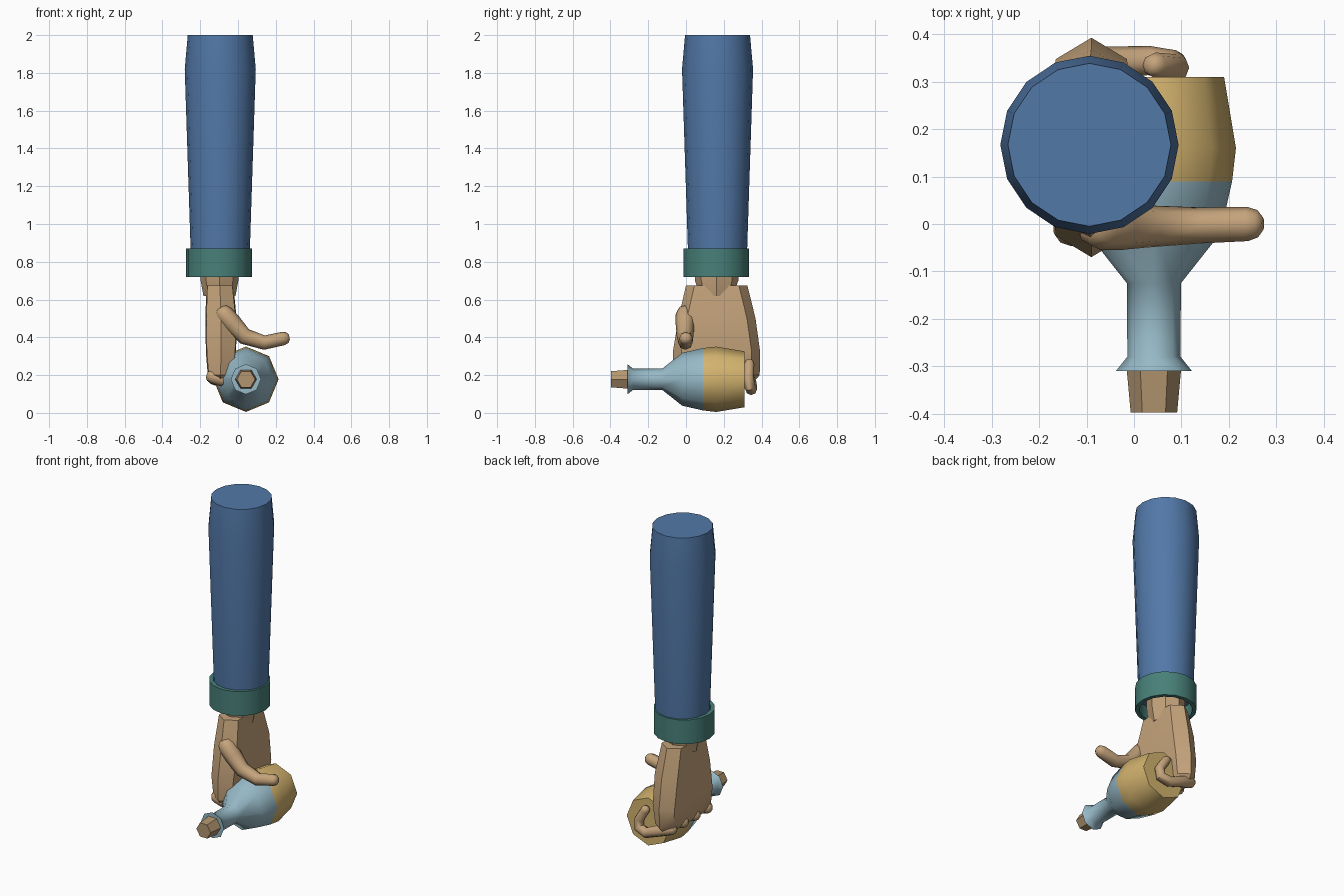
import bpy, bmesh, math
from mathutils import Vector

cube = bpy.data.objects.get("Cube")
if cube:
    bpy.data.objects.remove(cube, do_unlink=True)


def material(name, rgb):
    m = bpy.data.materials.new(name)
    m.use_nodes = True
    m.diffuse_color = (*rgb, 1)
    m.node_tree.nodes["Principled BSDF"].inputs["Base Color"].default_value = (*rgb, 1)
    return m


BLUE = material("sleeve blue", (0.084, 0.188, 0.39))
GREEN = material("cuff green", (0.065, 0.215, 0.19))
SKIN = material("skin tan", (0.56, 0.37, 0.20))
GLASS = material("pale blue glass", (0.305, 0.485, 0.565))
YELLOW = material("yellow liquid", (0.65, 0.45, 0.157))
CORK = material("cork brown", (0.45, 0.30, 0.16))


def loft(name, rings, mats, angle=50, caps=True):
    """Join rings of points into a skin, closed at both ends."""
    bm = bmesh.new()
    loops = [[bm.verts.new(p) for p in ring] for ring in rings]
    n = len(loops[0])
    for a, b in zip(loops, loops[1:]):
        for i in range(n):
            j = (i + 1) % n
            bm.faces.new((a[i], a[j], b[j], b[i]))
    if caps:
        bm.faces.new(loops[0])
        bm.faces.new(loops[-1])
    else:
        bmesh.ops.remove_doubles(bm, verts=bm.verts, dist=1e-5)
    bmesh.ops.recalc_face_normals(bm, faces=bm.faces)
    mesh = bpy.data.meshes.new(name)
    bm.to_mesh(mesh)
    bm.free()
    for m in mats:
        mesh.materials.append(m)
    ob = bpy.data.objects.new(name, mesh)
    bpy.context.collection.objects.link(ob)
    bpy.ops.object.select_all(action='DESELECT')
    ob.select_set(True)
    bpy.context.view_layer.objects.active = ob
    bpy.ops.object.shade_smooth_by_angle(angle=math.radians(angle))
    return ob


def circle(center, r, n, u, v, r2=None):
    c, u, v = Vector(center), Vector(u), Vector(v)
    r2 = r if r2 is None else r2
    return [c + u * r * math.cos(math.tau * i / n) + v * r2 * math.sin(math.tau * i / n)
            for i in range(n)]


X, Y, Z = Vector((1, 0, 0)), Vector((0, 1, 0)), Vector((0, 0, 1))


def upright(name, x, y, profile, n, mat, caps=True):
    return loft(name, [circle((x, y, z), r, n, X, Y) for z, r in profile], [mat], 30, caps)


def along_y(name, profile, n, mats):
    return loft(name, [circle((0.042, y, 0.178), r, n, X, Z) for y, r in profile], mats)


def finger(name, path, radii, n=8):
    """Round-ended tube whose path lies close to the xz plane."""
    pts = [Vector(p) for p in path]
    rings = []
    for i, (p, r) in enumerate(zip(pts, radii)):
        t = (pts[min(i + 1, len(pts) - 1)] - pts[max(i - 1, 0)]).normalized()
        side = t.cross(Y).normalized()
        up = side.cross(t)
        ends = [(0, 1)]
        if i == 0:
            ends = [(-0.9, 0.4), (-0.6, 0.8), (0, 1)]
        elif i == len(pts) - 1:
            ends = [(0, 1), (0.6, 0.8), (0.9, 0.4)]
        for shift, scale in ends:
            rings.append(circle(p + t * r * shift, r * scale, n, side, up))
    return loft(name, rings, [SKIN], 60)


# Sleeve and hollow cuff
upright("sleeve", -0.094, 0.167, [(0.8, 0.155), (0.87, 0.157), (1.82, 0.188), (2.0, 0.172)], 16, BLUE)
upright("cuff", -0.1, 0.16,
        [(0.72, 0.174), (0.87, 0.174), (0.87, 0.15), (0.72, 0.15), (0.72, 0.174)], 16, GREEN, False)

# Wrist
loft("wrist", [circle((-0.098, 0.162, z), rx, 8, X, Y, ry)
               for z, rx, ry in ((0.62, 0.085, 0.085), (0.7, 0.1, 0.115), (0.84, 0.105, 0.12))], [SKIN], 30)


# Palm: a flattened eight-sided section at each height
def palm_ring(z, x0, x1, y0, y1):
    m, bevel = (x0 + x1) / 2, 0.045
    return [(x0, y0 + bevel, z), (m, y0, z), (x1, y0 + bevel, z), (x1 + 0.005, (y0 + y1) / 2, z),
            (x1, y1 - bevel, z), (m, y1, z), (x0, y1 - bevel, z), (x0 - 0.005, (y0 + y1) / 2, z)]


loft("palm", [palm_ring(*r) for r in (
    (0.165, -0.13, -0.06, -0.03, 0.36),
    (0.2, -0.155, -0.03, -0.065, 0.39),
    (0.32, -0.165, -0.015, -0.07, 0.393),
    (0.5, -0.168, -0.012, -0.04, 0.368),
    (0.675, -0.162, -0.03, 0.0, 0.325))], [SKIN], 40)

# Thumb lying above the bottle
finger("thumb", [(-0.07, -0.005, 0.52), (-0.03, -0.005, 0.475), (0.035, -0.005, 0.405),
                 (0.14, -0.003, 0.372), (0.24, 0.0, 0.394)],
       [0.05, 0.05, 0.044, 0.038, 0.036])

# Knuckles with fingers gripping into the bottle
for label, y in (("index", -0.01), ("middle", 0.11), ("ring", 0.225)):
    finger(label + "_finger", [(-0.135, y, 0.192), (-0.09, y, 0.178), (0.0, y, 0.17)],
           [0.036, 0.036, 0.03])

# Little finger curling round the base of the bottle
finger("little_finger", [(-0.13, 0.33, 0.185), (-0.06, 0.34, 0.16), (0.03, 0.345, 0.125),
                         (0.085, 0.337, 0.14), (0.09, 0.33, 0.19), (0.045, 0.335, 0.26)],
       [0.035, 0.034, 0.031, 0.03, 0.028, 0.027])

# Bottle with liquid in its wide end
bottle = along_y("bottle", [(-0.31, 0.05), (-0.31, 0.08), (-0.28, 0.056), (-0.125, 0.057),
                            (-0.02, 0.14), (0.09, 0.165), (0.16, 0.173), (0.31, 0.148)],
                 8, [GLASS, YELLOW])
for face in bottle.data.polygons:
    face.material_index = 1 if face.center.y > 0.09 else 0

# Cork
along_y("cork", [(-0.398, 0.049), (-0.30, 0.058)], 6, [CORK])
